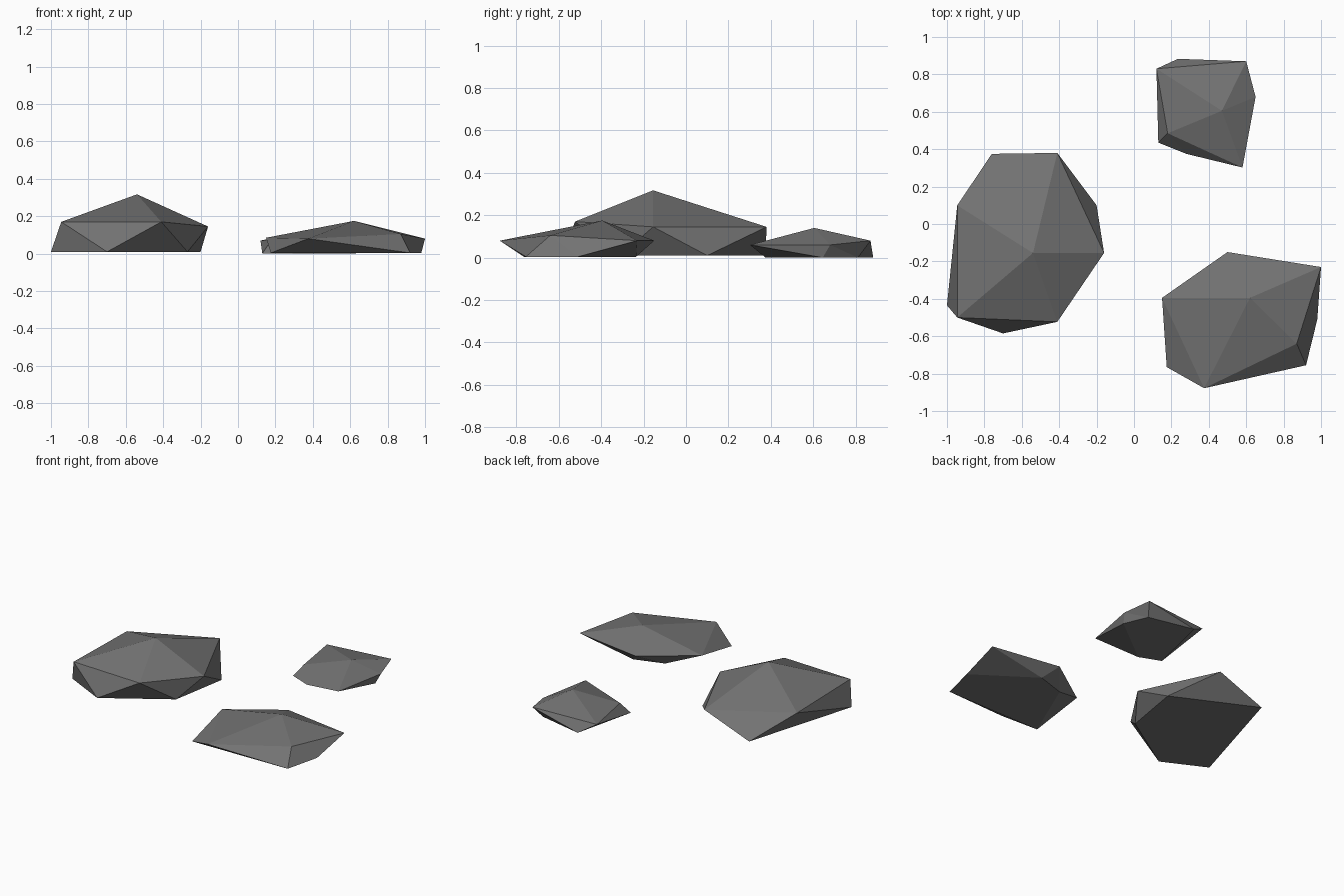
import bpy, bmesh

# shared stone material
stone = bpy.data.materials.new("dark_stone")
stone.diffuse_color = (0.17, 0.17, 0.17, 1)


def rock(name, apex, upper, lower, base):
    """Faceted stone: peak, counter-clockwise shoulder ring, staggered foot ring, flat base."""
    bm = bmesh.new()
    top = bm.verts.new(apex)
    u = [bm.verts.new(p) for p in upper]
    l = [bm.verts.new((x, y, base)) for x, y in lower]
    n = len(u)
    for i in range(n):
        j = (i + 1) % n
        bm.faces.new((top, u[i], u[j]))
        bm.faces.new((u[i], l[i], u[j]))
        bm.faces.new((u[j], l[i], l[j]))
    bm.faces.new(l[::-1])
    bmesh.ops.recalc_face_normals(bm, faces=bm.faces)
    mesh = bpy.data.meshes.new(name)
    bm.to_mesh(mesh)
    bm.free()
    mesh.materials.append(stone)
    bpy.context.collection.objects.link(bpy.data.objects.new(name, mesh))


# large stone on the left
rock("large_rock", (-0.54, -0.155, 0.317),
     [(-0.945, -0.50, 0.17), (-0.41, -0.523, 0.17), (-0.16, -0.155, 0.145),
      (-0.41, 0.38, 0.145), (-0.945, 0.10, 0.158)],
     [(-0.70, -0.585), (-0.27, -0.31), (-0.20, 0.10), (-0.76, 0.375), (-1.0, -0.435)], 0.01)

# flat stone at the front right
rock("flat_rock", (0.62, -0.395, 0.175),
     [(0.15, -0.395, 0.085), (0.375, -0.878, 0.08), (0.87, -0.64, 0.105),
      (1.0, -0.23, 0.08), (0.50, -0.15, 0.08)],
     [(0.175, -0.765), (0.92, -0.755), (0.98, -0.51), (0.58, -0.235), (0.375, -0.30)], 0.004)

# small stone at the back right
rock("small_rock", (0.47, 0.605, 0.14),
     [(0.18, 0.485, 0.075), (0.58, 0.302, 0.06), (0.65, 0.68, 0.06),
      (0.60, 0.87, 0.08), (0.12, 0.83, 0.07)],
     [(0.28, 0.375), (0.63, 0.645), (0.56, 0.81), (0.235, 0.883), (0.13, 0.435)], 0.0)
